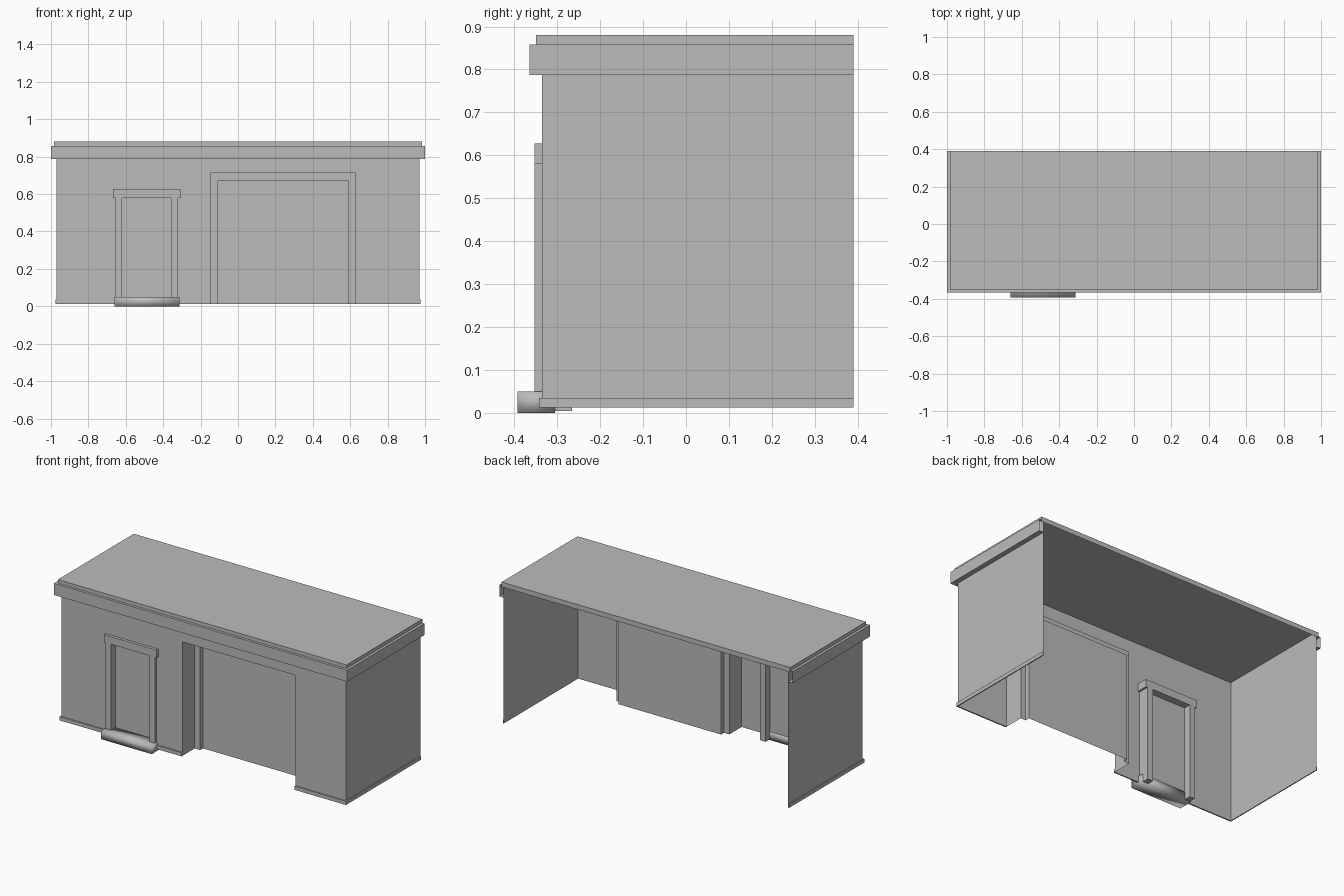
import bpy
import bmesh

cube = bpy.data.objects.get("Cube")
if cube:
    bpy.data.objects.remove(cube, do_unlink=True)

# Single plain grey
grey = bpy.data.materials.new("plain grey")
grey.use_nodes = True
colour = (0.5, 0.5, 0.5, 1.0)
grey.diffuse_color = colour
grey.node_tree.nodes["Principled BSDF"].inputs["Base Color"].default_value = colour

WALL_X, FRONT, BACK = 0.97, -0.335, 0.39
GROUND, ROOF = 0.012, 0.88


def finish(name, bm):
    mesh = bpy.data.meshes.new(name)
    bm.to_mesh(mesh)
    bm.free()
    mesh.materials.append(grey)
    obj = bpy.data.objects.new(name, mesh)
    bpy.context.collection.objects.link(obj)
    return obj


def sheet(name, points):
    """One flat face."""
    bm = bmesh.new()
    bm.faces.new([bm.verts.new(p) for p in points])
    return finish(name, bm)


def front_sheet(name, outline, y):
    """A flat face towards the front, outlined in x and z."""
    return sheet(name, [(x, y, z) for x, z in outline])


def box(name, x0, x1, y0, y1, z0, z1):
    bm = bmesh.new()
    bmesh.ops.create_cube(bm, size=1)
    for v in bm.verts:
        v.co = (x1 if v.co.x > 0 else x0, y1 if v.co.y > 0 else y0, z1 if v.co.z > 0 else z0)
    return finish(name, bm)


def wrap(name, profile):
    """Sweep an (offset, height) profile round the right, front and left walls."""
    bm = bmesh.new()
    rows = []
    for d, z in profile:
        x, y = WALL_X + d, FRONT - d
        path = [(-x, BACK), (-x, y), (x, y), (x, BACK)]
        rows.append([bm.verts.new((px, py, z)) for px, py in path])
    for low, high in zip(rows, rows[1:]):
        for i in range(3):
            bm.faces.new((low[i], low[i + 1], high[i + 1], high[i]))
    return finish(name, bm)


def bridge(name, outer, y0, inner, y1):
    """Strips joining two open-bottomed doorway outlines."""
    bm = bmesh.new()
    a = [bm.verts.new((x, y0, z)) for x, z in outer]
    b = [bm.verts.new((x, y1, z)) for x, z in inner]
    for i in range(len(a) - 1):
        bm.faces.new((a[i], b[i], b[i + 1], a[i + 1]))
    return finish(name, bm)


def doorway(x0, x1, top, bottom=GROUND):
    return [(x0, bottom), (x0, top), (x1, top), (x1, bottom)]


# Walls: the front is cut by two doorways, the back stays open
entry = doorway(-0.655, -0.32, 0.6)
bay = doorway(-0.145, 0.625, 0.715)
front_sheet("front_wall", [(-WALL_X, GROUND), *entry, *bay, (WALL_X, GROUND),
                           (WALL_X, ROOF), (-WALL_X, ROOF)], FRONT)
for name, x, ya, yb in (("left_wall", WALL_X, FRONT, BACK), ("right_wall", -WALL_X, BACK, FRONT)):
    sheet(name, [(x, ya, GROUND), (x, yb, GROUND), (x, yb, ROOF), (x, ya, ROOF)])

# Hollow cornice and roof with a lip along the back
wrap("cornice", [(0, 0.787), (0.03, 0.787), (0.03, 0.858), (0.014, 0.858), (0.014, ROOF)])
RX, RY = WALL_X + 0.014, FRONT - 0.014
sheet("roof", [(-RX, RY, ROOF), (RX, RY, ROOF), (RX, BACK, ROOF), (-RX, BACK, ROOF)])
sheet("roof_back_lip", [(RX, BACK, 0.85), (-RX, BACK, 0.85), (-RX, BACK, ROOF), (RX, BACK, ROOF)])

# Base strips, broken at the doorways
for name, x0, x1, y1 in (("base_front_right", -0.976, -0.655, FRONT),
                         ("base_front_middle", -0.32, -0.145, FRONT),
                         ("base_front_left", 0.625, 0.976, FRONT),
                         ("base_left", WALL_X, 0.976, BACK),
                         ("base_right", -0.976, -WALL_X, BACK)):
    box(name, x0, x1, -0.343, y1, GROUND, 0.035)

# Deep garage bay with stepped frame and flat door
inner = doorway(-0.108, 0.59, 0.67)
bridge("garage_reveal", bay, FRONT, bay, -0.215)
bridge("garage_frame", bay, -0.215, inner, -0.215)
bridge("garage_frame_step", inner, -0.215, inner, -0.187)
front_sheet("garage_door", inner[:1] + inner[:0:-1], -0.187)

# Entry door: frame through the wall, panel in mid depth, sill
for name, x0, x1 in (("entry_jamb_right", -0.655, -0.62), ("entry_jamb_left", -0.357, -0.32)):
    box(name, x0, x1, -0.353, -0.265, 0.004, 0.58)
box("entry_lintel", -0.668, -0.308, -0.353, -0.265, 0.58, 0.627)
panel = doorway(-0.62, -0.357, 0.58)
front_sheet("entry_door", panel[:1] + panel[:0:-1], -0.309)
sill = box("entry_sill", -0.66, -0.313, -0.393, -0.305, 0, 0.05)
for face in sill.data.polygons:
    face.use_smooth = True
